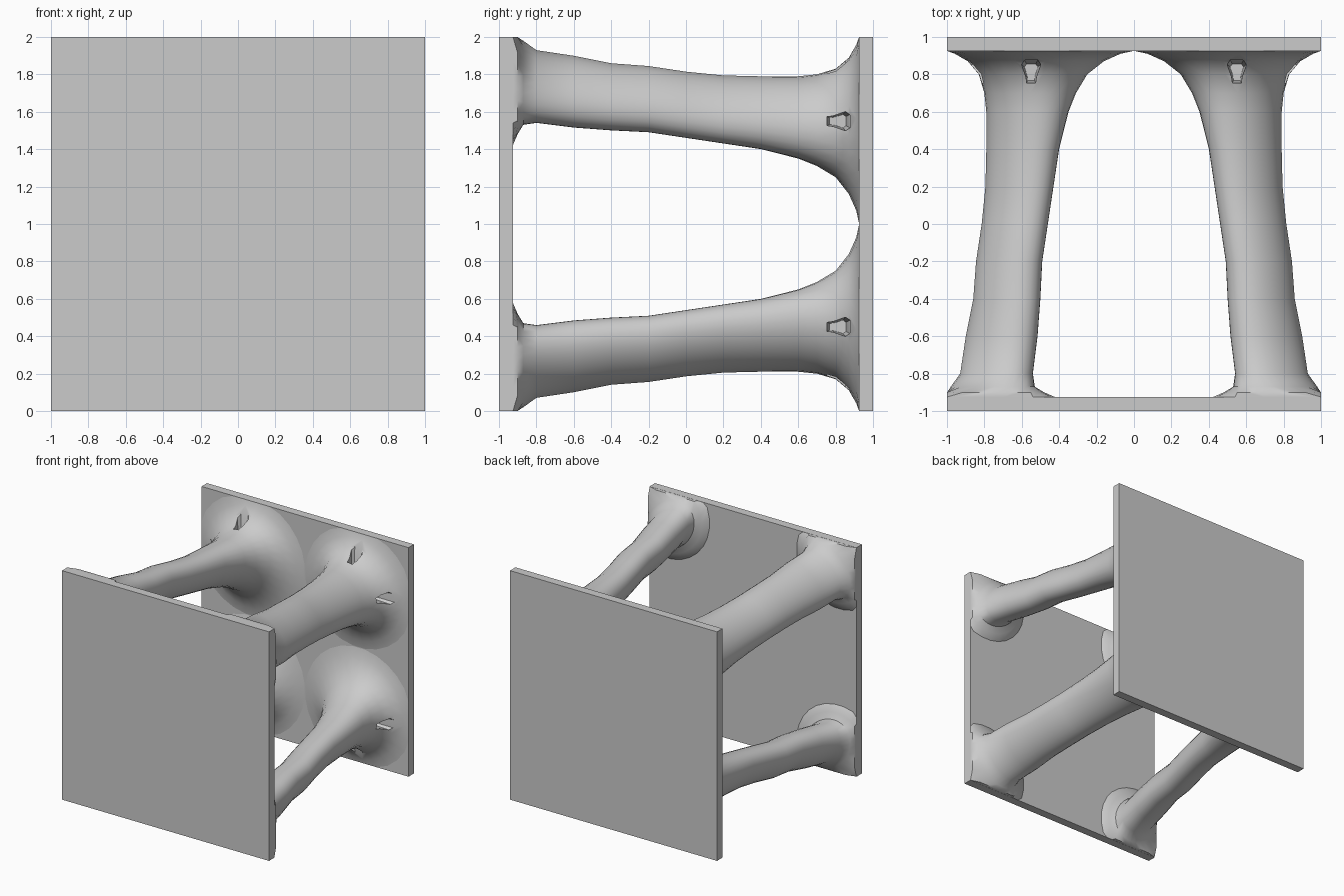
import bpy, bmesh, math

cube = bpy.data.objects.get("Cube")
if cube:
    bpy.data.objects.remove(cube)

grey = bpy.data.materials.new("light_grey")
grey.use_nodes = True
grey.diffuse_color = (0.6, 0.6, 0.6, 1)
grey.node_tree.nodes["Principled BSDF"].inputs["Base Color"].default_value = (0.6, 0.6, 0.6, 1)


def make_object(name, bm, location):
    bmesh.ops.recalc_face_normals(bm, faces=bm.faces)
    mesh = bpy.data.meshes.new(name)
    bm.to_mesh(mesh)
    bm.free()
    mesh.materials.append(grey)
    obj = bpy.data.objects.new(name, mesh)
    obj.location = location
    bpy.context.collection.objects.link(obj)
    return obj


def loft(rings):
    """Skin a list of point rings into a closed solid."""
    bm = bmesh.new()
    loops = [[bm.verts.new(p) for p in ring] for ring in rings]
    for a, b in zip(loops, loops[1:]):
        for i in range(len(a)):
            j = (i + 1) % len(a)
            bm.faces.new((a[i], a[j], b[j], b[i]))
    bm.faces.new(loops[0])
    bm.faces.new(loops[-1])
    return bm


# End plates
for name, y, depth in (("front_plate", -0.9625, 0.075), ("back_plate", 0.9625, 0.075)):
    bm = bmesh.new()
    bmesh.ops.create_cube(bm, size=1)
    bmesh.ops.scale(bm, vec=(2, depth, 2), verts=bm.verts)
    make_object(name, bm, (0, y, 1))

# Strut profile: depth, inner edge, outer edge, flattening
PROFILE = [
    (-0.95, 0.40, 1.28, 1.0), (-0.925, 0.42, 1.24, 1.0), (-0.90, 0.48, 1.07, 1.15),
    (-0.87, 0.53, 0.98, 1.35), (-0.8, 0.54, 0.93, 1.5), (-0.6, 0.515, 0.90, 1.5),
    (-0.4, 0.50, 0.86, 1.5), (-0.2, 0.49, 0.845, 1.5), (0, 0.46, 0.815, 1.5),
    (0.2, 0.43, 0.795, 1.5), (0.4, 0.40, 0.79, 1.45), (0.6, 0.35, 0.79, 1.35),
    (0.7, 0.31, 0.80, 1.25), (0.8, 0.25, 0.83, 1.15), (0.87, 0.16, 0.89, 1.05),
    (0.91, 0.07, 0.96, 1.0), (0.925, 0.0, 1.04, 1.0), (0.95, 0.0, 1.04, 1.0)]
SEGMENTS = 28
LIMIT = 0.999


def strut_ring(y, inner, outer, flat):
    """Oval, wide across the diagonal, trimmed at the plate edges."""
    c, h = (inner + outer) / 2, (outer - inner) / 2
    b = h * math.sqrt(2 / (1 + flat * flat))
    a = b * flat
    ring = []
    for i in range(SEGMENTS):
        t = 2 * math.pi * i / SEGMENTS
        u, v = a * math.cos(t) * math.sqrt(0.5), b * math.sin(t) * math.sqrt(0.5)
        ring.append((min(c + u + v, LIMIT), y, min(c - u + v, LIMIT)))
    return ring


struts = make_object("struts", loft([strut_ring(*p) for p in PROFILE]), (0, 0, 1))

# Tapered pits on the two outward faces of each strut
OUTLINE = [(-0.03, 0.74), (0.03, 0.74), (0.035, 0.78), (0.06, 0.86),
           (0.04, 0.885), (-0.04, 0.885), (-0.06, 0.86), (-0.035, 0.78)]
pits = []
for name, swap in (("side_pit", False), ("top_pit", True)):
    rings = []
    for depth, size in ((0.62, 0.6), (1.1, 1.1)):
        ring = []
        for s, y in OUTLINE:
            across, along = 0.55 + s * size, 0.81 + (y - 0.81) * size
            ring.append((across, along, depth) if swap else (depth, along, across))
        rings.append(ring)
    cutter = make_object(name, loft(rings), (0, 0, 1))
    cutter.hide_render = True
    pits.append(cutter)
    mod = struts.modifiers.new(name, 'BOOLEAN')
    mod.operation = 'DIFFERENCE'
    mod.solver = 'EXACT'
    mod.object = cutter

# Repeat the strut in all four corners
mirror = struts.modifiers.new("corners", 'MIRROR')
mirror.use_axis = (True, False, True)
mirror.use_clip = False
mirror.use_mirror_merge = False

bpy.context.view_layer.update()
graph = bpy.context.evaluated_depsgraph_get()
finished = bpy.data.meshes.new_from_object(struts.evaluated_get(graph))
struts.modifiers.clear()
struts.data = finished
for cutter in pits:
    bpy.data.objects.remove(cutter)

# Soft shading on the struts, crisp pit rims
bpy.ops.object.select_all(action='DESELECT')
struts.select_set(True)
bpy.context.view_layer.objects.active = struts
bpy.ops.object.shade_smooth_by_angle(angle=math.radians(40))
